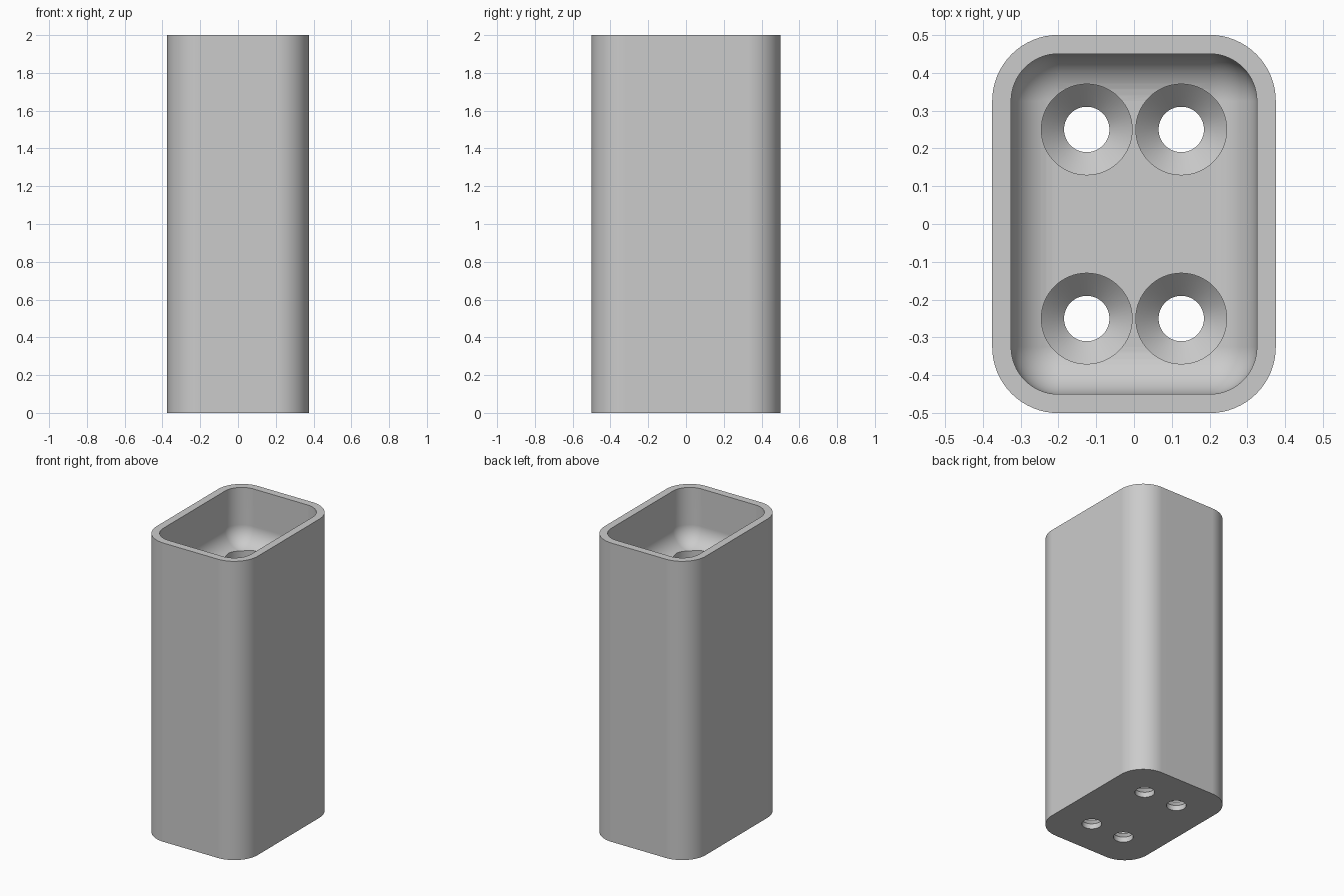
import bpy, bmesh, math

cube = bpy.data.objects.get("Cube")
if cube:
    bpy.data.objects.remove(cube, do_unlink=True)

HEIGHT = 2.0
CORNER_X, CORNER_Y = 0.2, 0.325      # centres of the rounded corners
OUTER_R, INNER_R = 0.175, 0.125
FLOOR = 1.625                        # floor of the tray at the top
STEPS = 16

grey = bpy.data.materials.new("light grey")
grey.use_nodes = True
colour = (0.6, 0.6, 0.6, 1)
grey.diffuse_color = colour
grey.node_tree.nodes["Principled BSDF"].inputs["Base Color"].default_value = colour


def rounded_outline(radius):
    """Points of a rounded rectangle, counter-clockwise."""
    points = []
    for quarter, (sx, sy) in enumerate([(1, 1), (-1, 1), (-1, -1), (1, -1)]):
        for i in range(STEPS + 1):
            a = (quarter + i / STEPS) * math.pi / 2
            points.append((sx * CORNER_X + radius * math.cos(a),
                           sy * CORNER_Y + radius * math.sin(a)))
    return points


def circle_outline(radius, sides=64):
    return [(radius * math.cos(math.tau * i / sides),
             radius * math.sin(math.tau * i / sides)) for i in range(sides)]


def loft(name, sections):
    """Closed solid through a stack of (outline, z) sections."""
    bm = bmesh.new()
    rings = [[bm.verts.new((x, y, z)) for x, y in outline] for outline, z in sections]
    for low, high in zip(rings, rings[1:]):
        for i in range(len(low)):
            j = (i + 1) % len(low)
            bm.faces.new((low[i], low[j], high[j], high[i]))
    bm.faces.new(rings[0][::-1])
    bm.faces.new(rings[-1])
    bmesh.ops.remove_doubles(bm, verts=bm.verts, dist=1e-5)
    bmesh.ops.recalc_face_normals(bm, faces=bm.faces)
    mesh = bpy.data.meshes.new(name)
    bm.to_mesh(mesh)
    bm.free()
    mesh.materials.append(grey)
    obj = bpy.data.objects.new(name, mesh)
    bpy.context.collection.objects.link(obj)
    return obj


# Solid post
post = loft("post", [(rounded_outline(OUTER_R), 0), (rounded_outline(OUTER_R), HEIGHT)])

# Tray recess with a rounded floor edge
sections = []
for k in range(13):
    a = k / 12 * math.pi / 2
    sections.append((rounded_outline(INNER_R * math.sin(a)),
                     FLOOR + INNER_R * (1 - math.cos(a))))
sections.append((rounded_outline(INNER_R), HEIGHT + 0.1))
cutters = [loft("tray_cutter", sections)]

# Deep screw shafts, countersunk just above the base
shaft = [(0.06, -0.1), (0.06, 0.035), (0.12, 0.095), (0.12, HEIGHT + 0.05)]
for sx in (-1, 1):
    for sy in (-1, 1):
        hole = loft("screw_cutter", [(circle_outline(r), z) for r, z in shaft])
        hole.location = (sx * 0.125, sy * 0.25, 0)
        cutters.append(hole)

# Cut the recesses, then discard the cutters
bpy.context.view_layer.update()
bpy.ops.object.select_all(action="DESELECT")
post.select_set(True)
bpy.context.view_layer.objects.active = post
for cutter in cutters:
    cutter.hide_render = True
    mod = post.modifiers.new("cut", "BOOLEAN")
    mod.operation = "DIFFERENCE"
    mod.solver = "EXACT"
    mod.object = cutter
    bpy.ops.object.modifier_apply(modifier=mod.name)
    bpy.data.objects.remove(cutter, do_unlink=True)

# Smooth rounds with crisp rims
bpy.ops.object.shade_smooth_by_angle(angle=math.radians(30))
weighted = post.modifiers.new("even_shading", "WEIGHTED_NORMAL")
weighted.keep_sharp = True
